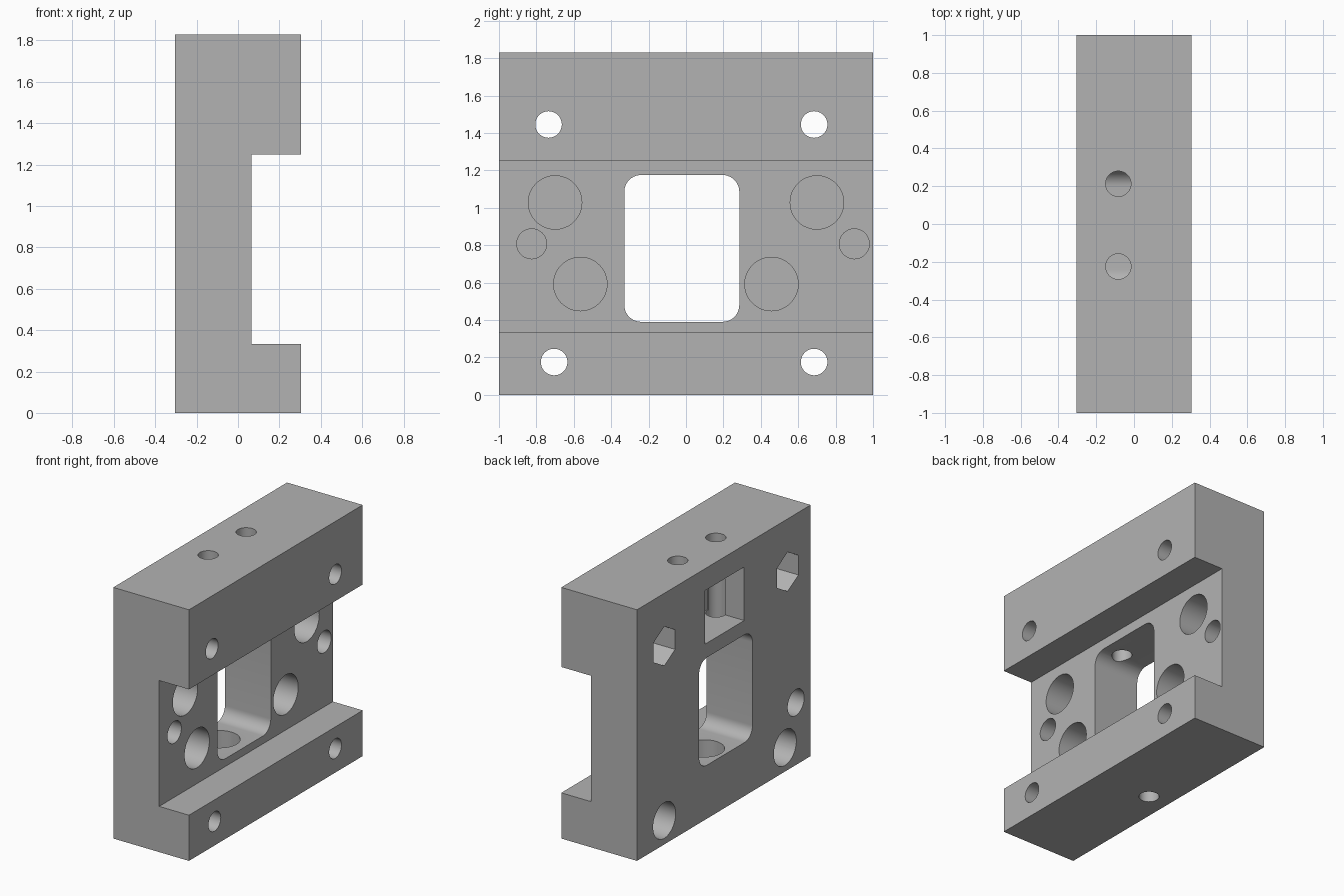
import bpy, bmesh
from math import pi, cos, sin, radians
from mathutils import Matrix, Vector

cube = bpy.data.objects.get("Cube")
if cube:
    bpy.data.objects.remove(cube, do_unlink=True)

grey = bpy.data.materials.new("plain_grey")
grey.use_nodes = True
grey.diffuse_color = (0.45, 0.45, 0.45, 1)
grey.node_tree.nodes["Principled BSDF"].inputs["Base Color"].default_value = (0.45, 0.45, 0.45, 1)

HALF = 0.305        # half thickness of the block
FACE = 0.065        # recessed face of the channel
HEIGHT = 1.83
BLIND = 0.28        # depth of blind holes


def prism(name, points, offset):
    """Extrude a flat outline along an offset into a closed solid."""
    bm = bmesh.new()
    face = bm.faces.new([bm.verts.new(p) for p in points])
    ext = bmesh.ops.extrude_face_region(bm, geom=[face])
    moved = [g for g in ext["geom"] if isinstance(g, bmesh.types.BMVert)]
    bmesh.ops.translate(bm, verts=moved, vec=offset)
    bmesh.ops.recalc_face_normals(bm, faces=bm.faces)
    mesh = bpy.data.meshes.new(name)
    bm.to_mesh(mesh)
    bm.free()
    obj = bpy.data.objects.new(name, mesh)
    bpy.context.collection.objects.link(obj)
    mesh.materials.append(grey)
    return obj


def cut(cutter):
    """Subtract a cutter from the block, then discard it."""
    cutter.hide_render = True
    mod = block.modifiers.new("cut", "BOOLEAN")
    mod.operation = "DIFFERENCE"
    mod.solver = "EXACT"
    mod.object = cutter
    bpy.context.view_layer.objects.active = block
    bpy.ops.object.modifier_apply(modifier=mod.name)
    bpy.data.objects.remove(cutter, do_unlink=True)


def bore_x(y, z, radius, x0, x1, sides=48):
    """Hole along x; six sides gives a nut seat with a point at the top."""
    ring = [(x0, y + radius * sin(2 * pi * i / sides), z + radius * cos(2 * pi * i / sides))
            for i in range(sides)]
    cut(prism("bore", ring, (x1 - x0, 0, 0)))


def bore_z(x, y, radius, z0, z1, sides=48):
    ring = [(x + radius * cos(2 * pi * i / sides), y + radius * sin(2 * pi * i / sides), z0)
            for i in range(sides)]
    cut(prism("bore", ring, (0, 0, z1 - z0)))


# Block with a channel across its left side
outline = [(-HALF, 0), (HALF, 0), (HALF, 0.333), (FACE, 0.333),
           (FACE, 1.25), (HALF, 1.25), (HALF, HEIGHT), (-HALF, HEIGHT)]
block = prism("mounting_block", [(x, -1, z) for x, z in outline], (0, 2, 0))

# Rounded window through the middle
r = 0.09
y0, y1, z0, z1 = -0.33, 0.285, 0.39, 1.175
corners = [(y1 - r, z1 - r), (y0 + r, z1 - r), (y0 + r, z0 + r), (y1 - r, z0 + r)]
window = []
for quarter, (cy, cz) in enumerate(corners):
    for step in range(11):
        a = (quarter + step / 10) * pi / 2
        window.append((-0.5, cy + r * cos(a), cz + r * sin(a)))
cut(prism("window", window, (1, 0, 0)))

# Square pocket above the window, open on the right side
cut(prism("pocket", [(-0.5, 0.215, 1.28), (-0.5, 0.215, 1.67),
                     (-0.5, -0.235, 1.67), (-0.5, -0.235, 1.28)], (0.49, 0, 0)))

# Corner bolt holes: nut seats at the top, counterbores at the bottom
for y, z, seat, sides in [(-0.735, 1.445, 0.143, 6), (0.685, 1.445, 0.143, 6),
                          (-0.705, 0.175, 0.13, 48), (0.685, 0.175, 0.13, 48)]:
    bore_x(y, z, 0.071, -0.5, 0.5)
    bore_x(y, z, seat, -0.5, -HALF + BLIND, sides)

# Blind holes in the channel face
for y, z, radius in [(-0.70, 1.028, 0.143), (0.70, 1.028, 0.143),
                     (-0.565, 0.592, 0.143), (0.457, 0.592, 0.143),
                     (-0.825, 0.807, 0.08), (0.90, 0.807, 0.08)]:
    bore_x(y, z, radius, FACE - BLIND, FACE + 0.1)

# Blind hole in the right side
bore_x(-0.83, 0.455, 0.095, -0.5, -HALF + BLIND)

# Vertical holes from the top into the window
for y in (0.213, -0.225):
    bore_z(-0.083, y, 0.067, 1.0, HEIGHT + 0.1)

# Vertical hole from the bottom, counterbored in the window floor
bore_z(-0.14, -0.01, 0.068, -0.1, 0.5)
bore_z(-0.14, -0.01, 0.135, 0.2, 0.5)

# Smooth the bores, keep the edges sharp
bpy.ops.object.select_all(action="DESELECT")
block.select_set(True)
bpy.context.view_layer.objects.active = block
bpy.ops.object.shade_smooth_by_angle(angle=radians(30))
